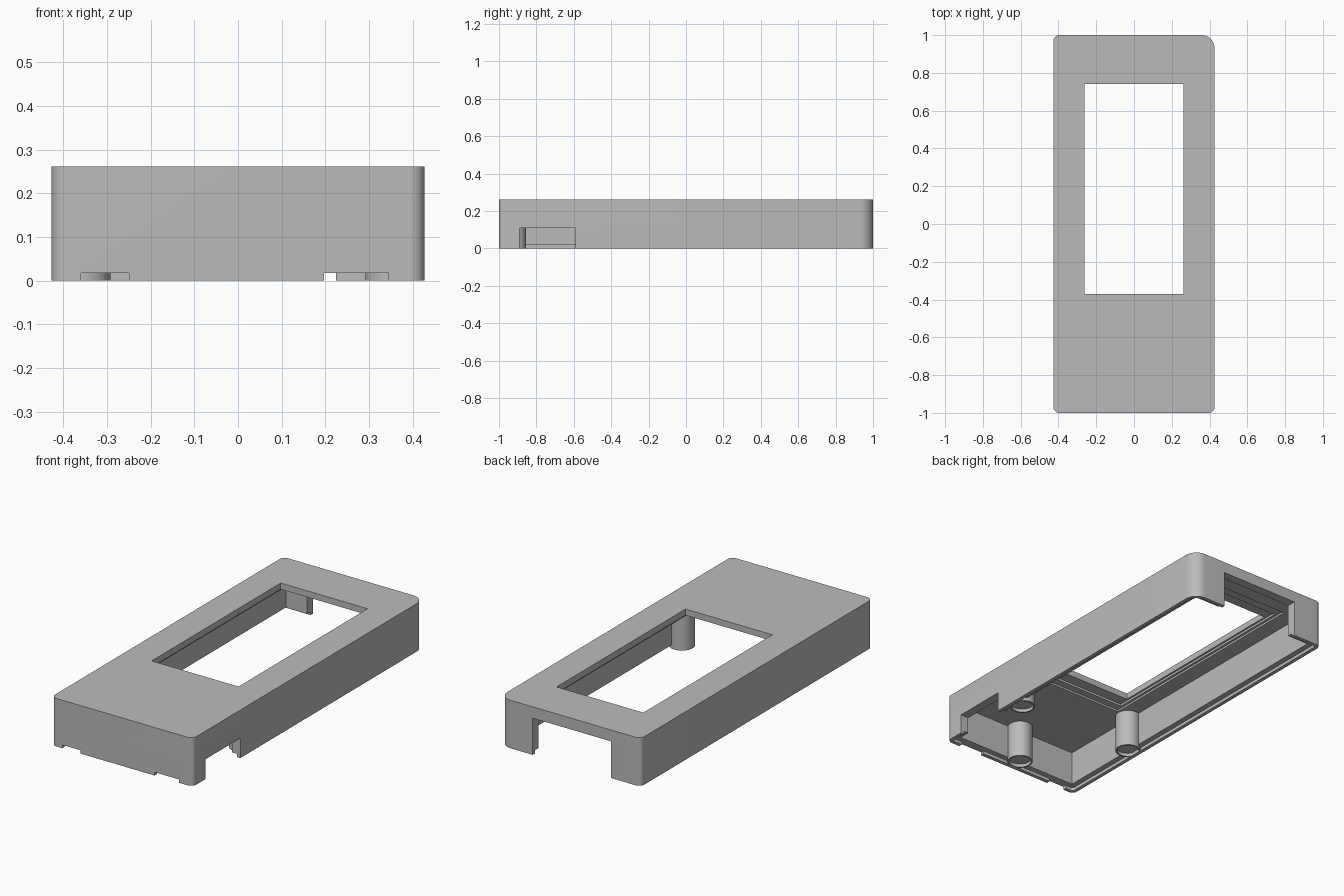
import bpy
import bmesh
from math import pi, cos, sin

cube = bpy.data.objects.get("Cube")
if cube:
    bpy.data.objects.remove(cube)

grey = bpy.data.materials.new("plain_grey")
grey.use_nodes = True
colour = (0.5, 0.5, 0.5, 1)
grey.diffuse_color = colour
grey.node_tree.nodes["Principled BSDF"].inputs["Base Color"].default_value = colour

HALF_X, HALF_Y, HEIGHT = 0.427, 1.0, 0.262
WALL, LIP, LIP_Z, CEILING = 0.05, 0.02, 0.018, 0.205


def add_object(name, bm):
    bmesh.ops.recalc_face_normals(bm, faces=bm.faces)
    mesh = bpy.data.meshes.new(name)
    bm.to_mesh(mesh)
    bm.free()
    mesh.materials.append(grey)
    obj = bpy.data.objects.new(name, mesh)
    bpy.context.collection.objects.link(obj)
    return obj


def prism(name, x, y, z, radii=(0, 0, 0, 0), steps=10):
    """Upright block; radii run anticlockwise from the +x +y corner."""
    bm = bmesh.new()
    corners = [(x[1], y[1], -1, -1), (x[0], y[1], 1, -1),
               (x[0], y[0], 1, 1), (x[1], y[0], -1, 1)]
    ring = []
    for i, ((cx, cy, sx, sy), r) in enumerate(zip(corners, radii)):
        for k in range(steps + 1 if r else 1):
            a = pi / 2 * (i + k / steps)
            dx, dy = (r * cos(a), r * sin(a)) if r else (0, 0)
            ring.append(bm.verts.new((cx + sx * r + dx, cy + sy * r + dy, z[0])))
    base = bm.faces.new(ring)
    top = bmesh.ops.extrude_face_region(bm, geom=[base])["geom"]
    bmesh.ops.translate(bm, vec=(0, 0, z[1] - z[0]),
                        verts=[v for v in top if isinstance(v, bmesh.types.BMVert)])
    return add_object(name, bm)


def smooth(obj):
    bpy.ops.object.select_all(action="DESELECT")
    obj.select_set(True)
    bpy.context.view_layer.objects.active = obj
    bpy.ops.object.shade_smooth_by_angle(angle=pi / 6)


def inset(d, r):
    return (-HALF_X + d, HALF_X - d), (-HALF_Y + d, HALF_Y - d), r


# Outer case, one corner rounder than the others
case = prism("case", (-HALF_X, HALF_X), (-HALF_Y, HALF_Y), (0, HEIGHT),
             (0.07, 0.032, 0.032, 0.032))

# Hollow, bottom lip, stepped pocket, window, and openings in the walls
ix, iy, _ = inset(WALL, 0)
lx, ly, lr = inset(LIP, (0.05, 0.012, 0.012, 0.012))
cutters = [
    prism("hollow", ix, iy, (-0.1, CEILING), (0.02, 0, 0, 0)),
    prism("lip_step", lx, ly, (-0.1, LIP_Z), lr),
    prism("outer_pocket", (-0.285, 0.285), (-0.47, 0.87), (0.1, 0.216)),
    prism("inner_pocket", (-0.272, 0.272), (-0.43, 0.81), (0.1, 0.228)),
    prism("window", (-0.262, 0.262), (-0.37, 0.742), (0.1, 0.4)),
    prism("back_opening", (-0.248, 0.225), (0.9, 1.1), (-0.1, 0.2)),
    prism("side_opening", (0.35, 0.5), (-0.89, -0.59), (-0.1, 0.108)),
    prism("left_notch", (0.197, 0.345), (-1.1, -0.93), (-0.1, LIP_Z)),
    prism("right_notch", (-0.36, -0.25), (-1.1, -0.93), (-0.1, LIP_Z)),
]
for cutter in cutters:
    cutter.hide_render = True
    mod = case.modifiers.new(cutter.name, "BOOLEAN")
    mod.operation = "DIFFERENCE"
    mod.solver = "EXACT"
    mod.object = cutter

# Bake the cuts, then drop the cutters
bpy.context.view_layer.update()
baked = bpy.data.meshes.new_from_object(
    case.evaluated_get(bpy.context.evaluated_depsgraph_get()))
case.modifiers.clear()
case.data = baked
for cutter in cutters:
    bpy.data.objects.remove(cutter)
smooth(case)


def post(name, x, y, r=0.065):
    """Round screw post with a shallow recess in its lower end."""
    bm = bmesh.new()
    bmesh.ops.create_cone(bm, cap_ends=True, segments=40, radius1=r, radius2=r,
                          depth=CEILING + 0.005)
    bmesh.ops.translate(bm, verts=bm.verts, vec=(x, y, (CEILING + 0.005) / 2))
    end = min(bm.faces, key=lambda f: f.calc_center_median().z)
    bmesh.ops.inset_region(bm, faces=[end], thickness=0.008)
    rim = bmesh.ops.extrude_face_region(bm, geom=[end])["geom"]
    bmesh.ops.delete(bm, geom=[end], context="FACES_ONLY")
    bmesh.ops.translate(bm, vec=(0, 0, LIP_Z),
                        verts=[v for v in rim if isinstance(v, bmesh.types.BMVert)])
    smooth(add_object(name, bm))


# Three posts in a triangle near the front
post("front_post", 0, -0.92)
post("left_post", 0.357, -0.475)
post("right_post", -0.357, -0.475)
